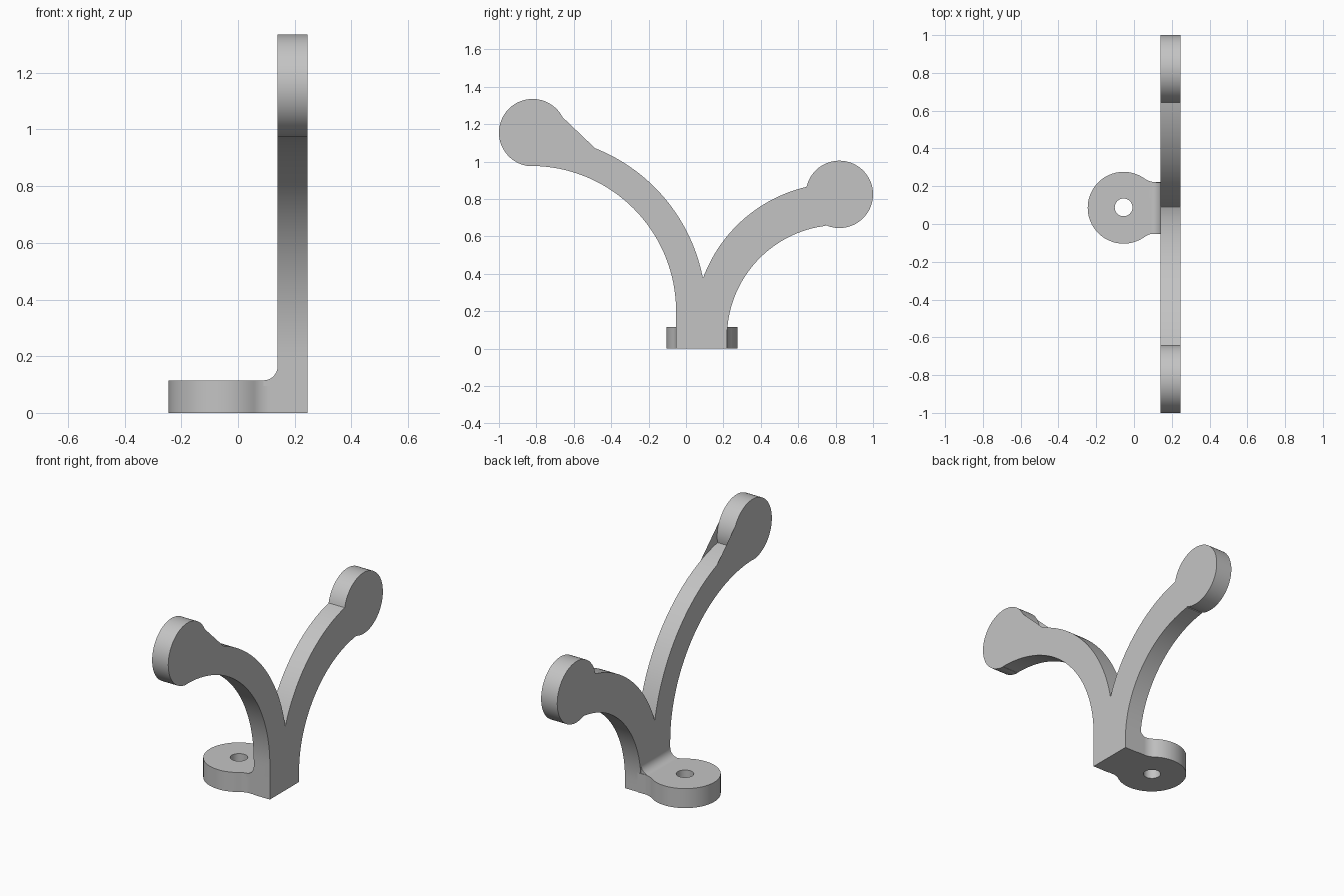
import bpy, bmesh
from math import sin, cos, radians, degrees, atan2, asin, sqrt

cube = bpy.data.objects.get("Cube")
if cube:
    bpy.data.objects.remove(cube)

grey = bpy.data.materials.new("matte grey")
grey.use_nodes = True
grey.diffuse_color = (0.55, 0.55, 0.55, 1)
grey.node_tree.nodes["Principled BSDF"].inputs["Base Color"].default_value = grey.diffuse_color


def arc(center, radius, start, end, steps=40):
    """Points along a circular arc, angles in degrees."""
    angles = [radians(start + (end - start) * i / steps) for i in range(steps + 1)]
    return [(center[0] + radius * cos(a), center[1] + radius * sin(a)) for a in angles]


def heading(center, point):
    return degrees(atan2(point[1] - center[1], point[0] - center[0]))


def prism(name, outline, low, high, place):
    """Closed outline extruded from low to high; place maps (u, v, depth) to xyz."""
    bm = bmesh.new()
    face = bm.faces.new([bm.verts.new(place(u, v, low)) for u, v in outline])
    shift = [b - a for a, b in zip(place(0, 0, low), place(0, 0, high))]
    moved = bmesh.ops.extrude_face_region(bm, geom=[face])["geom"]
    bmesh.ops.translate(bm, vec=shift, verts=[g for g in moved if isinstance(g, bmesh.types.BMVert)])
    bmesh.ops.remove_doubles(bm, verts=bm.verts, dist=1e-5)
    bmesh.ops.recalc_face_normals(bm, faces=bm.faces)
    mesh = bpy.data.meshes.new(name)
    bm.to_mesh(mesh)
    bm.free()
    mesh.materials.append(grey)
    obj = bpy.data.objects.new(name, mesh)
    bpy.context.collection.objects.link(obj)
    return obj


def combine(body, tool, operation):
    mod = body.modifiers.new(operation.lower(), "BOOLEAN")
    mod.object, mod.operation, mod.solver = tool, operation, "EXACT"
    bpy.ops.object.select_all(action="DESELECT")
    body.select_set(True)
    bpy.context.view_layer.objects.active = body
    bpy.ops.object.modifier_apply(modifier=mod.name)
    bpy.data.objects.remove(tool)


# Main dimensions
plate_in, plate_out = 0.14, 0.245
foot_front, foot_back = -0.053, 0.219
pad_top = 0.115
knob = 0.18

# Forked hook plate: two curved arms ending in round knobs
fork = (0.092, 0.38)
back_knob, front_knob = (0.82, 0.825), (-0.82, 1.155)
back_low, back_high = (0.82, 0.06), (0.82, 0.108)
front_arm = (-0.83, 0.2)
back_under, back_over = (0.746, 0.659), (0.645, 0.865)
front_over = (-0.645, 1.118)

outline = [(foot_front, 0), (foot_back, 0)]
outline += arc(back_low, 0.601, 180, heading(back_low, back_under))
outline += arc(back_knob, knob, heading(back_knob, back_under), heading(back_knob, back_over) + 0, 64)
outline += arc(back_high, 0.777, heading(back_high, back_over), heading(back_high, fork))
outline += arc(front_arm, 0.937, heading(front_arm, fork), heading(front_arm, front_over))
outline += arc(front_knob, knob, heading(front_knob, front_over), 267, 64)
outline += arc(front_arm, 0.777, 90, 0)
hook = prism("coat_hook", outline, plate_in, plate_out, lambda u, v, d: (d, u, v))

# Round mounting pad with a neck blended into the plate
pad_x, pad_y, pad_r, blend = -0.055, 0.086, 0.19, 0.1
half = (foot_back - foot_front) / 2
reach = sqrt((pad_r + blend) ** 2 - (half + blend) ** 2)
lean = degrees(asin((half + blend) / (pad_r + blend)))
side = arc((reach, half + blend), blend, 270, 180 + lean, 12)
side = [(plate_in + 0.02 - pad_x, half)] + side
rim = arc((0, 0), pad_r, lean, 360 - lean, 72)[1:-1]
pad_line = side + rim + [(x, -y) for x, y in reversed(side)]
pad = prism("mounting_pad", [(x + pad_x, y + pad_y) for x, y in pad_line],
            0, pad_top, lambda u, v, d: (u, v, d))

# Screw hole
drill = prism("screw_hole_cutter", arc((pad_x, pad_y + 0.002), 0.047, 0, 360, 40)[:-1],
              -0.1, 0.3, lambda u, v, d: (u, v, d))
drill.hide_render = True
combine(pad, drill, "DIFFERENCE")

# Rounded inside corner between pad and plate
r = 0.05
corner = arc((plate_in - r, pad_top + r), r, 270, 360, 14)
corner += [(plate_in + 0.02, pad_top + r), (plate_in + 0.02, pad_top - 0.02), (plate_in - r, pad_top - 0.02)]
fillet = prism("corner_fillet", corner, foot_front, foot_back, lambda u, v, d: (u, d, v))

combine(hook, pad, "UNION")
combine(hook, fillet, "UNION")
bpy.ops.object.shade_smooth_by_angle(angle=radians(25))
